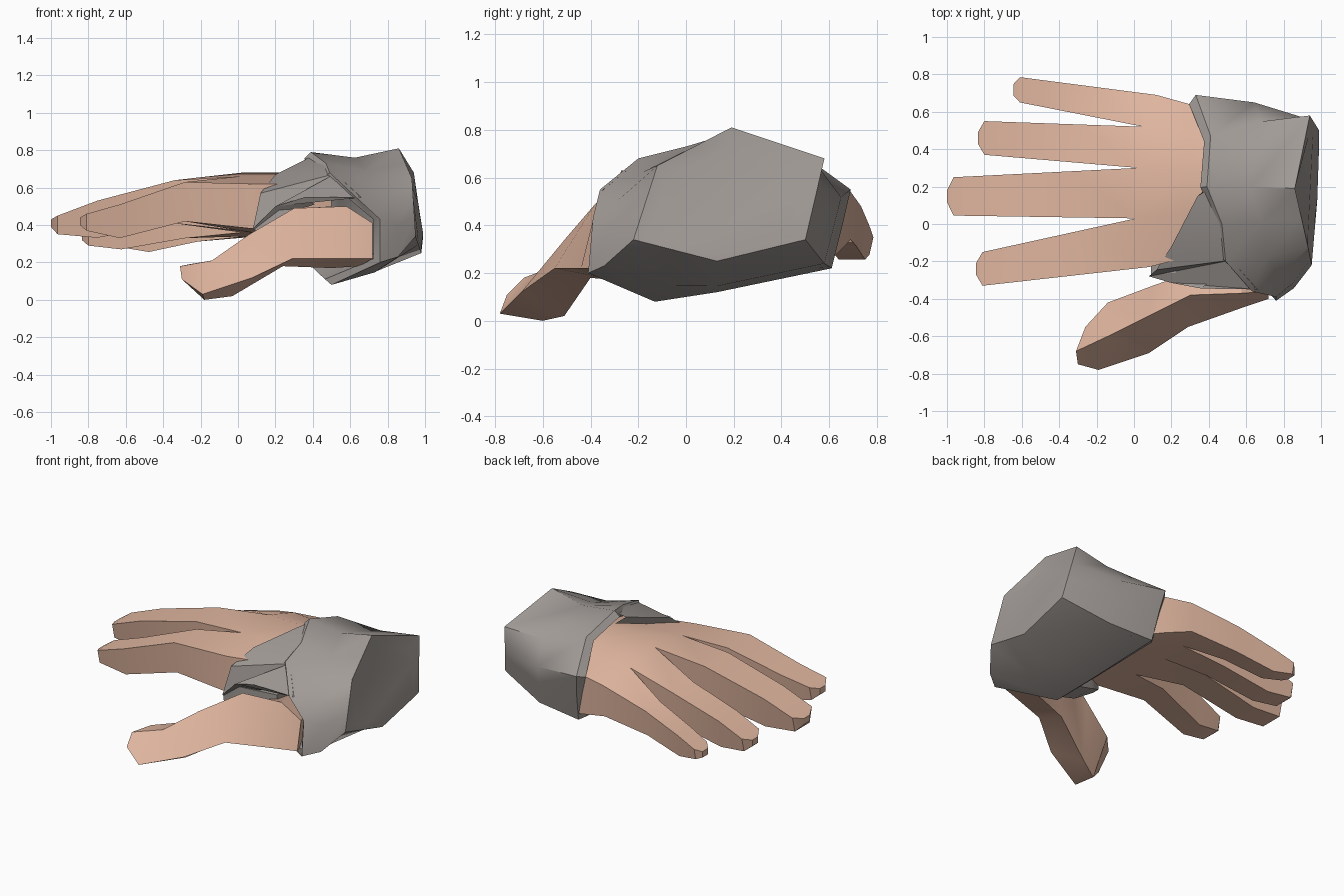
import bpy, bmesh, math
from mathutils import Vector

cube = bpy.data.objects.get("Cube")
if cube:
    bpy.data.objects.remove(cube, do_unlink=True)


def make_material(name, red, green, blue):
    material = bpy.data.materials.new(name)
    material.use_nodes = True
    colour = (red, green, blue, 1)
    material.diffuse_color = colour
    shader = material.node_tree.nodes["Principled BSDF"]
    shader.inputs["Base Color"].default_value = colour
    shader.inputs["Roughness"].default_value = .9
    return material


skin = make_material("skin", .75, .47, .35)
cloth = make_material("grey cloth", .36, .33, .31)


def finish(bm, name, material, angle):
    """Weld, orient and shade a mesh, then link it as a named object."""
    bmesh.ops.remove_doubles(bm, verts=bm.verts, dist=.001)
    bmesh.ops.recalc_face_normals(bm, faces=bm.faces)
    mesh = bpy.data.meshes.new(name)
    bm.to_mesh(mesh)
    bm.free()
    mesh.materials.append(material)
    obj = bpy.data.objects.new(name, mesh)
    bpy.context.collection.objects.link(obj)
    bpy.ops.object.select_all(action="DESELECT")
    obj.select_set(True)
    bpy.context.view_layer.objects.active = obj
    bpy.ops.object.shade_smooth_by_angle(angle=math.radians(angle))


def loft(bm, rings, cap_start=True, cap_end=True, closed=True):
    """Bridge equal-length point rings, optionally capping the ends."""
    loops = [[bm.verts.new(point) for point in ring] for ring in rings]
    count = len(loops[0])
    for first, second in zip(loops, loops[1:]):
        for i in range(count if closed else count - 1):
            j = (i + 1) % count
            bm.faces.new((first[i], first[j], second[j], second[i]))
    if cap_start:
        bm.faces.new(loops[0])
    if cap_end:
        bm.faces.new(loops[-1])


def slab(x, near, far, top, low, pinch=0):
    """Four-sided section across x, narrower underneath by the pinch."""
    inset = pinch * (far - near)
    return [(x, near, top), (x, far, top), (x, far - inset, low), (x, near + inset, low)]


# Palm: columns across the knuckles as (x, y, top z, bottom z)
knuckles = [(.08, -.23, .62, .38), (.01, .03, .66, .37), (.02, .3, .68, .36),
            (.05, .52, .62, .34), (.12, .69, .54, .34)]
palm_middle = .26


def palm_ring(x, heel, squeeze):
    """Palm outline behind the knuckles, narrowed and deepened at the heel."""
    top, low = [], []
    for _, y, high, base in knuckles:
        side = palm_middle + (y - palm_middle) * squeeze
        top.append((x, side, high))
        low.append((x, side, base - heel))
    return top + low[::-1]


knuckle_ring = [(x, y, high) for x, y, high, base in knuckles]
knuckle_ring += [(x, y, base) for x, y, high, base in knuckles[::-1]]
bm = bmesh.new()
loft(bm, [knuckle_ring, palm_ring(.29, .05, .89), palm_ring(.5, .12, .72)], cap_start=False)

# Fingers: tip edges in y, tip x, top heights at joint, pad and tip, thickness factor
fingers = [(-.33, -.15, -.81, (.63, .51, .46), 1),
           (.045, .25, -.965, (.64, .53, .45), 1.1),
           (.37, .55, -.8, (.54, .45, .38), 1),
           (.65, .785, -.61, (.48, .4, .35), .8)]
for inner, outer, (tip_near, tip_far, tip_x, tops, thick) in zip(knuckles, knuckles[1:], fingers):
    rings = [[inner[:3], outer[:3], (*outer[:2], outer[3]), (*inner[:2], inner[3])]]
    for along, top, depth in zip((.35, .78, 1), tops, (.21, .18, .09)):
        x = tip_x * along
        reach_near = (x - inner[0]) / (tip_x - inner[0])
        reach_far = (x - outer[0]) / (tip_x - outer[0])
        near = inner[1] + (tip_near - inner[1]) * reach_near
        far = outer[1] + (tip_far - outer[1]) * reach_far
        rings.append(slab(x, near, far, top, top - depth * thick, .12))
    # Blunt pointed fingertip
    middle = (tip_near + tip_far) / 2
    rings.append(slab(tip_x - .035, middle - .03, middle + .03, tops[-1] - .02, tops[-1] - .06))
    loft(bm, rings, cap_start=False)
finish(bm, "hand", skin, 30)

# Thumb: sections of upper front, lower front, lower back and upper back corners
thumb = [
    [(-.31, -.68, .18), (-.3, -.75, .11), (-.28, -.67, .1), (-.26, -.55, .19)],
    [(-.14, -.6, .21), (-.19, -.78, .03), (-.18, -.6, 0), (-.14, -.42, .19)],
    [(.06, -.5, .35), (.08, -.69, .12), (-.03, -.51, .02), (.1, -.33, .31)],
    [(.3, -.38, .49), (.29, -.55, .22), (.24, -.4, .18), (.3, -.26, .42)],
    [(.58, -.37, .5), (.6, -.44, .22), (.5, -.29, .17), (.5, -.15, .45)],
    [(.72, -.36, .41), (.72, -.4, .22), (.65, -.27, .18), (.65, -.15, .4)],
]
bm = bmesh.new()
loft(bm, thumb)
finish(bm, "thumb", skin, 30)

# Cuff rim: from the underside, round the thumb and over the back of the hand
front = [Vector(point) for point in (
    (.5, -.13, .08), (.76, -.41, .2), (.76, -.39, .43), (.63, -.36, .55),
    (.49, -.2, .68), (.47, 0, .73), (.39, .2, .79), (.41, .47, .71),
    (.33, .69, .55), (.35, .66, .42), (.37, .61, .22), (.46, .13, .12))]

# Cuff end: six corners, each with the number of steps to the next
corners = [((.95, -.22, .34), 3), ((.93, -.12, .65), 2), ((.86, .19, .81), 1),
           ((.94, .58, .68), 3), ((.99, .5, .34), 1), ((.98, .13, .25), 2)]
end = []
for (corner, steps), (following, _) in zip(corners, corners[1:] + corners[:1]):
    end += [Vector(corner).lerp(Vector(following), i / steps) for i in range(steps)]
end = end[-1:] + end[:-1]

axis = Vector((0, .15, .42))


def shrink(ring, factor, shift):
    """Scale a ring towards the wrist axis and slide it along x."""
    return [Vector((p.x + shift, *(axis.lerp(p, factor)).yz)) for p in ring]


# The waist sags a little and swells sideways between rim and end
waist = []
for a, b in zip(front, end):
    p = a.lerp(b, .5)
    waist.append((p.x, axis.y + (p.y - axis.y) * 1.06, p.z - .04))
bm = bmesh.new()
loft(bm, [shrink(front, .6, .12), shrink(front, .91, -.035), front, waist, end,
          shrink(end, .8, 0)])
finish(bm, "cuff", cloth, 40)

# Flap: cloth web from the rim to the side of the hand, tucked under its edge
inner_rim = shrink(front, .98, .03)
flap_root = [inner_rim[i] for i in (3, 3, 4, 4, 5, 6)]
flap_edge = [Vector(point) for point in (
    (.36, -.345, .55), (.2, -.315, .5), (.08, -.28, .38),
    (.12, -.245, .57), (.2, -.12, .67), (.34, .15, .74))]
tuck = [point + Vector((.05, .04, -.04)) for point in flap_edge]
bm = bmesh.new()
loft(bm, [flap_root, flap_edge, tuck], False, False, closed=False)
finish(bm, "thumb_flap", cloth, 40)

# Underside of the web, closing the gap between palm and thumb
bm = bmesh.new()
loft(bm, [slab(.09, -.28, -.23, .38, .35), slab(.22, -.3, -.14, .48, .27),
          slab(.5, -.3, -.12, .5, .2)])
finish(bm, "thumb_web", cloth, 40)
